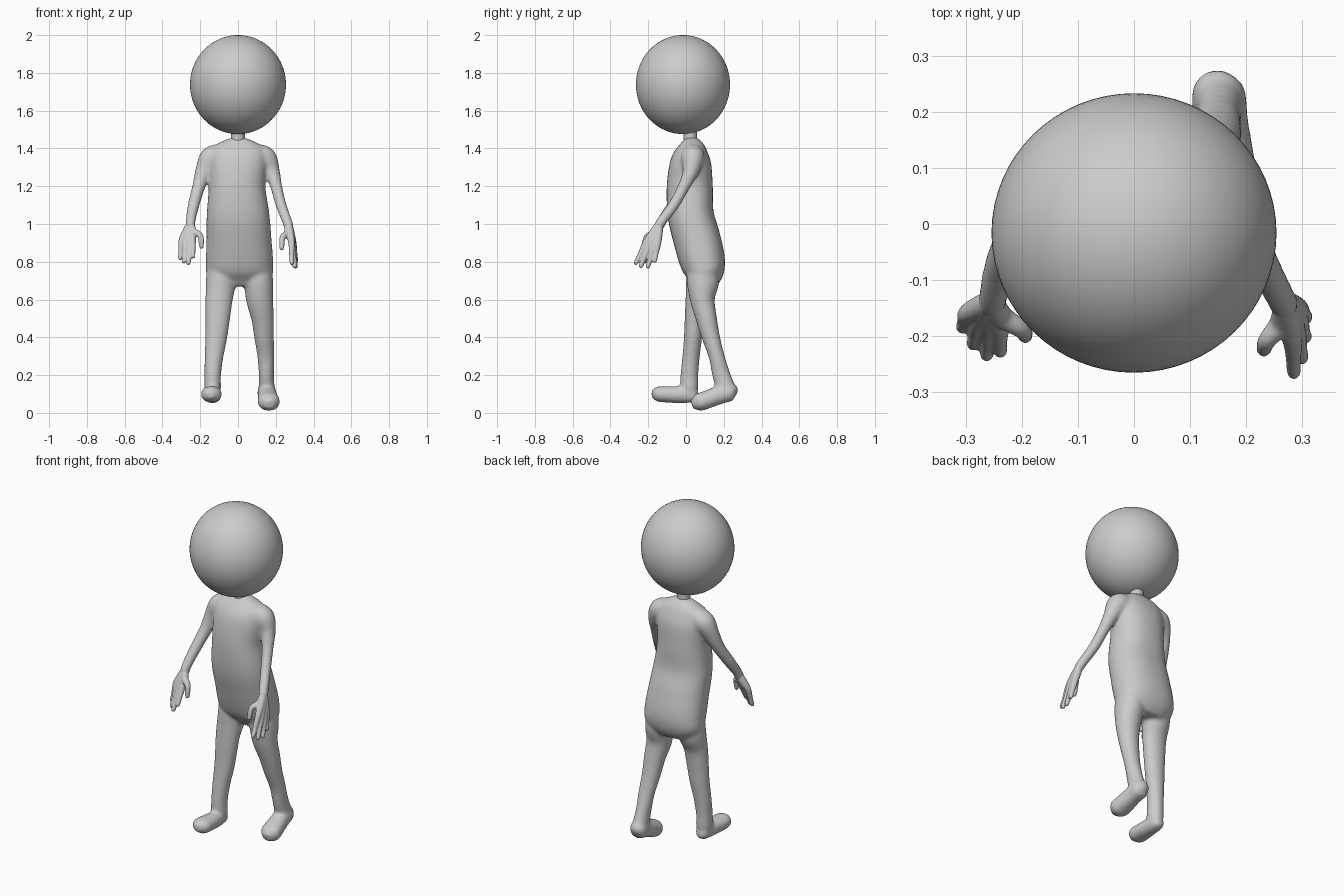
import bpy, bmesh, math
from mathutils import Vector

SIDES = 32


def catmull(rows, steps=6):
    """Smooth a list of (x, y, z, rx, ry) rings."""
    rows = [Vector(r if len(r) == 5 else (*r, r[3])) for r in rows]
    out = []
    for i in range(len(rows) - 1):
        p0, p1 = rows[max(i - 1, 0)], rows[i]
        p2, p3 = rows[i + 1], rows[min(i + 2, len(rows) - 1)]
        for k in range(steps):
            t = k / steps
            out.append(0.5 * (2 * p1 + (p2 - p0) * t + (2 * p0 - 5 * p1 + 4 * p2 - p3) * t * t
                              + (3 * p1 - p0 - 3 * p2 + p3) * t ** 3))
    return out + [rows[-1]]


def loft(bm, rows, power=2.0):
    """Skin a closed tube over smoothed rings, each square to the path."""
    rows = catmull(rows)
    pts = [Vector(r[:3]) for r in rows]
    rings = []
    for i, r in enumerate(rows):
        t = (pts[min(i + 1, len(pts) - 1)] - pts[max(i - 1, 0)]).normalized()
        v = t.cross(Vector((1, 0, 0))).normalized()
        u = v.cross(t)
        ring = []
        for k in range(SIDES):
            a = 2 * math.pi * k / SIDES
            c, s = math.cos(a), math.sin(a)
            c = math.copysign(abs(c) ** (2 / power), c)
            s = math.copysign(abs(s) ** (2 / power), s)
            ring.append(bm.verts.new(pts[i] + u * c * max(r[3], .003) + v * s * max(r[4], .003)))
        rings.append(ring)
    for a, b in zip(rings, rings[1:]):
        for k in range(SIDES):
            n = (k + 1) % SIDES
            bm.faces.new((a[k], a[n], b[n], b[k]))
    bm.faces.new(rings[0][::-1])
    bm.faces.new(rings[-1])


def blend(name, tubes, voxel, smooth):
    """Fuse several lofted tubes into one soft skin."""
    bm = bmesh.new()
    for rows, power in tubes:
        loft(bm, rows, power)
    bmesh.ops.recalc_face_normals(bm, faces=bm.faces)
    me = bpy.data.meshes.new(name)
    bm.to_mesh(me)
    bm.free()
    ob = bpy.data.objects.new(name, me)
    bpy.context.collection.objects.link(ob)
    rm = ob.modifiers.new("Fuse", 'REMESH')
    rm.mode = 'VOXEL'
    rm.voxel_size = voxel
    rm.use_smooth_shade = True
    sm = ob.modifiers.new("Soften", 'SMOOTH')
    sm.factor = 0.5
    sm.iterations = smooth
    return ob


# Torso, from the neck base down to the seat
torso = [(0, .03, 1.458, .03, .03), (0, .03, 1.437, .085, .05), (0, .03, 1.40, .14, .078),
         (0, .025, 1.33, .155, .108), (-.005, .02, 1.2, .15, .122), (0, .025, 1.05, .166, .122),
         (.005, .058, .92, .172, .125), (.008, .088, .8, .178, .12), (.008, .10, .73, .172, .10),
         (.008, .10, .67, .11, .06)]

# Legs: one planted ahead, one pushing off behind
front_leg = [(-.08, .085, .85, .08, .07), (-.09, .075, .7, .08, .075), (-.1, .052, .6, .072, .055),
             (-.107, .043, .5, .065, .05), (-.115, .037, .4, .058, .048), (-.127, .027, .3, .05, .046),
             (-.134, .018, .2, .044, .047), (-.134, .018, .13, .044, .047), (-.134, .02, .09, .035, .035)]
rear_leg = [(.09, .09, .85, .08, .07), (.108, .09, .7, .078, .085), (.115, .087, .6, .072, .066),
            (.13, .108, .5, .06, .056), (.138, .132, .4, .052, .048), (.147, .162, .3, .045, .042),
            (.15, .187, .2, .04, .048), (.152, .21, .13, .042, .05), (.152, .212, .1, .03, .035)]

# Feet, heel to toe
front_foot = [(-.134, .066, .097, .012), (-.134, .045, .095, .037), (-.135, -.03, .096, .046, .044),
              (-.14, -.1, .098, .053, .043), (-.142, -.15, .1, .052, .04), (-.142, -.182, .1, .02)]
rear_foot = [(.15, .272, .108, .015), (.15, .245, .112, .046), (.155, .18, .096, .049),
             (.16, .11, .07, .056, .048), (.165, .065, .055, .056, .046), (.167, .03, .045, .022)]

# Arms, shoulder to wrist
right_arm = [(.10, .035, 1.365, .06), (.145, .035, 1.345, .062), (.178, .025, 1.28, .044),
             (.202, -.01, 1.2, .032), (.228, -.065, 1.1, .029), (.258, -.125, 1.02, .027),
             (.272, -.15, .98, .027)]
left_arm = [(-.10, .035, 1.365, .06), (-.145, .035, 1.345, .062), (-.182, .02, 1.28, .045),
            (-.207, -.01, 1.2, .035), (-.235, -.07, 1.1, .031), (-.25, -.125, 1.02, .027),
            (-.253, -.145, .98, .027)]

blend("body", [(torso, 2.3), (front_leg, 2), (rear_leg, 2), (front_foot, 2.2), (rear_foot, 2.2),
               (right_arm, 2), (left_arm, 2)], 0.009, 10)


# Hands: each finger runs from the wrist through the palm to its tip
def hand(name, wrist, fingers, thumb):
    w = Vector(wrist)
    tubes = []
    for base, tip in fingers:
        b, t = Vector(base), Vector(tip)
        tubes.append(([(*w, .021), (*w.lerp(b, .5), .021), (*b, .017),
                       (*b.lerp(t, .5), .0135), (*b.lerp(t, .9), .012), (*t, .006)], 2))
    a, b, c = (Vector(p) for p in thumb)
    tubes.append(([(*w, .02), (*a, .02), (*b, .016), (*b.lerp(c, .8), .0125), (*c, .006)], 2))
    blend(name, tubes, 0.004, 5)


hand("right_hand", (.267, -.14, 1.0),
     [((.283, -.213, .90), (.285, -.27, .785)), ((.29, -.195, .885), (.30, -.243, .768)),
      ((.294, -.17, .88), (.306, -.205, .765)), ((.294, -.15, .89), (.308, -.168, .795))],
     [(.262, -.175, .95), (.237, -.208, .93), (.23, -.228, .862)])
hand("left_hand", (-.252, -.137, 1.0),
     [((-.297, -.16, .915), (-.306, -.187, .81)), ((-.278, -.178, .90), (-.287, -.218, .793)),
      ((-.257, -.187, .895), (-.263, -.238, .785)), ((-.24, -.187, .905), (-.238, -.232, .82))],
     [(-.235, -.165, .96), (-.2, -.188, .938), (-.192, -.203, .87)])

# Neck
bpy.ops.mesh.primitive_cylinder_add(vertices=32, radius=.036, depth=.09, location=(0, .022, 1.465))
bpy.context.object.name = "neck"
bpy.ops.object.shade_smooth_by_angle()

# Head
bpy.ops.mesh.primitive_uv_sphere_add(segments=64, ring_count=40, radius=1, location=(0, -.016, 1.738))
head = bpy.context.object
head.name = "head"
head.scale = (.254, .249, .262)
bpy.ops.object.shade_smooth()
